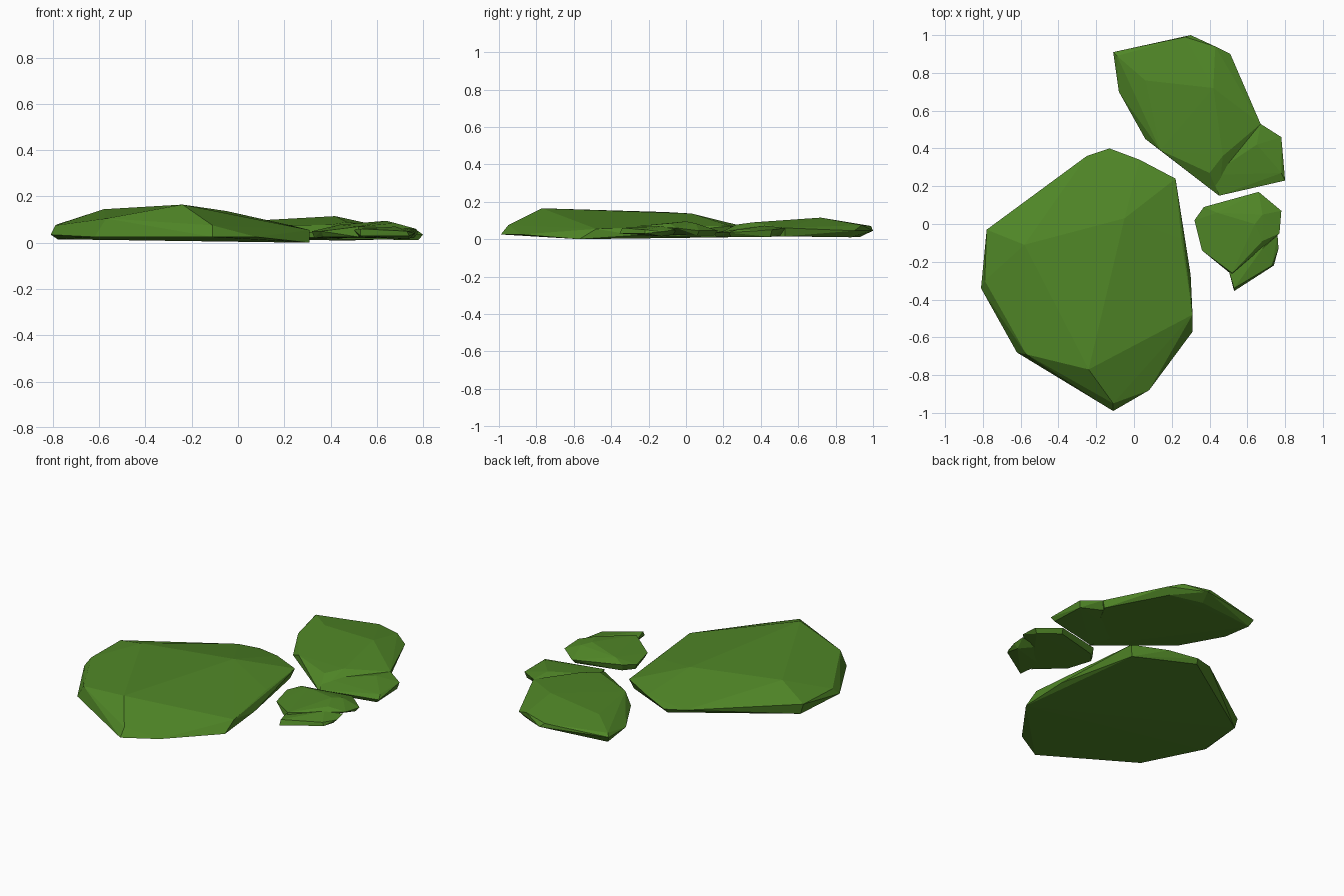
import bpy, bmesh

mat = bpy.data.materials.new("moss_green")
mat.diffuse_color = (0.08, 0.24, 0.02, 1)


def hull(name, pts):
    """Faceted stone: convex hull around a few corner points."""
    bm = bmesh.new()
    for p in pts:
        bm.verts.new(p)
    res = bmesh.ops.convex_hull(bm, input=bm.verts)
    junk = {g for g in res["geom_interior"] + res["geom_unused"]
            if isinstance(g, bmesh.types.BMVert) and g.is_valid}
    bmesh.ops.delete(bm, geom=list(junk), context='VERTS')
    bmesh.ops.recalc_face_normals(bm, faces=bm.faces)
    me = bpy.data.meshes.new(name)
    bm.to_mesh(me)
    bm.free()
    me.materials.append(mat)
    ob = bpy.data.objects.new(name, me)
    bpy.context.collection.objects.link(ob)
    return ob


def fuse(ob, lobe):
    """Weld a side lobe on, leaving a crease between the two."""
    m = ob.modifiers.new("lobe", 'BOOLEAN')
    m.operation, m.object, m.solver = 'UNION', lobe, 'EXACT'
    bpy.context.view_layer.objects.active = ob
    bpy.ops.object.modifier_apply(modifier=m.name)
    bpy.data.objects.remove(lobe)


# Large flat stone
hull("large_stone", [
    (-.13, .40, .04), (.03, .34, .06), (.22, .24, .07), (.25, -.08, .07),
    (.30, -.27, .02), (.31, -.57, 0), (.31, -.48, .055), (.08, -.88, .025),
    (-.11, -.99, .025), (-.11, -.95, .075), (-.62, -.68, .025), (-.57, -.69, .105),
    (-.81, -.34, .035), (-.78, -.33, .015), (-.79, -.30, .075), (-.78, -.03, .08),
    (-.76, -.03, .015), (-.72, -.06, .088), (-.25, .36, .05), (-.14, .38, .015),
    (.20, .22, .01), (-.24, -.77, .165), (-.58, -.11, .145), (-.05, .03, .137)])

# Medium stone with a lobe on its right
medium = hull("medium_stone", [
    (-.11, .91, .055), (-.09, .89, .015), (-.09, .89, .07), (.30, 1.0, .045),
    (.27, .99, .07), (.28, .93, .012), (.51, .90, .045), (.48, .88, .01),
    (.43, .94, .075), (.67, .53, .06), (.66, .53, .015), (.45, .15, .02),
    (.40, .27, .078), (-.08, .70, .03), (.06, .45, .03), (.14, .39, .075),
    (.42, .72, .115), (.06, .76, .095), (.47, .36, .09)])
fuse(medium, hull("medium_lobe", [
    (.67, .53, .06), (.78, .46, .05), (.77, .45, .012), (.80, .23, .035),
    (.78, .24, .012), (.78, .27, .05), (.45, .15, .035), (.45, .16, .015),
    (.41, .26, .055), (.65, .42, .072), (.40, .35, .02), (.58, .53, .02)]))

# Small stone with a lobe at its front right
small = hull("small_stone", [
    (.32, .02, .05), (.33, .02, .02), (.37, .09, .06), (.38, .08, .02),
    (.66, .17, .045), (.65, .15, .02), (.78, .07, .045), (.76, .06, .02),
    (.77, -.05, .06), (.68, -.09, .085), (.52, -.26, .07), (.52, -.27, .025),
    (.36, -.14, .05), (.37, -.13, .025), (.64, 0, .095), (.44, .06, .078),
    (.68, .05, .085)])
fuse(small, hull("small_lobe", [
    (.76, -.06, .05), (.765, -.13, .04), (.74, -.13, .015), (.73, -.22, .05),
    (.74, -.22, .03), (.53, -.355, .03), (.53, -.34, .06), (.50, -.24, .055),
    (.68, -.13, .07), (.52, -.2, .025), (.66, -.06, .025)]))
